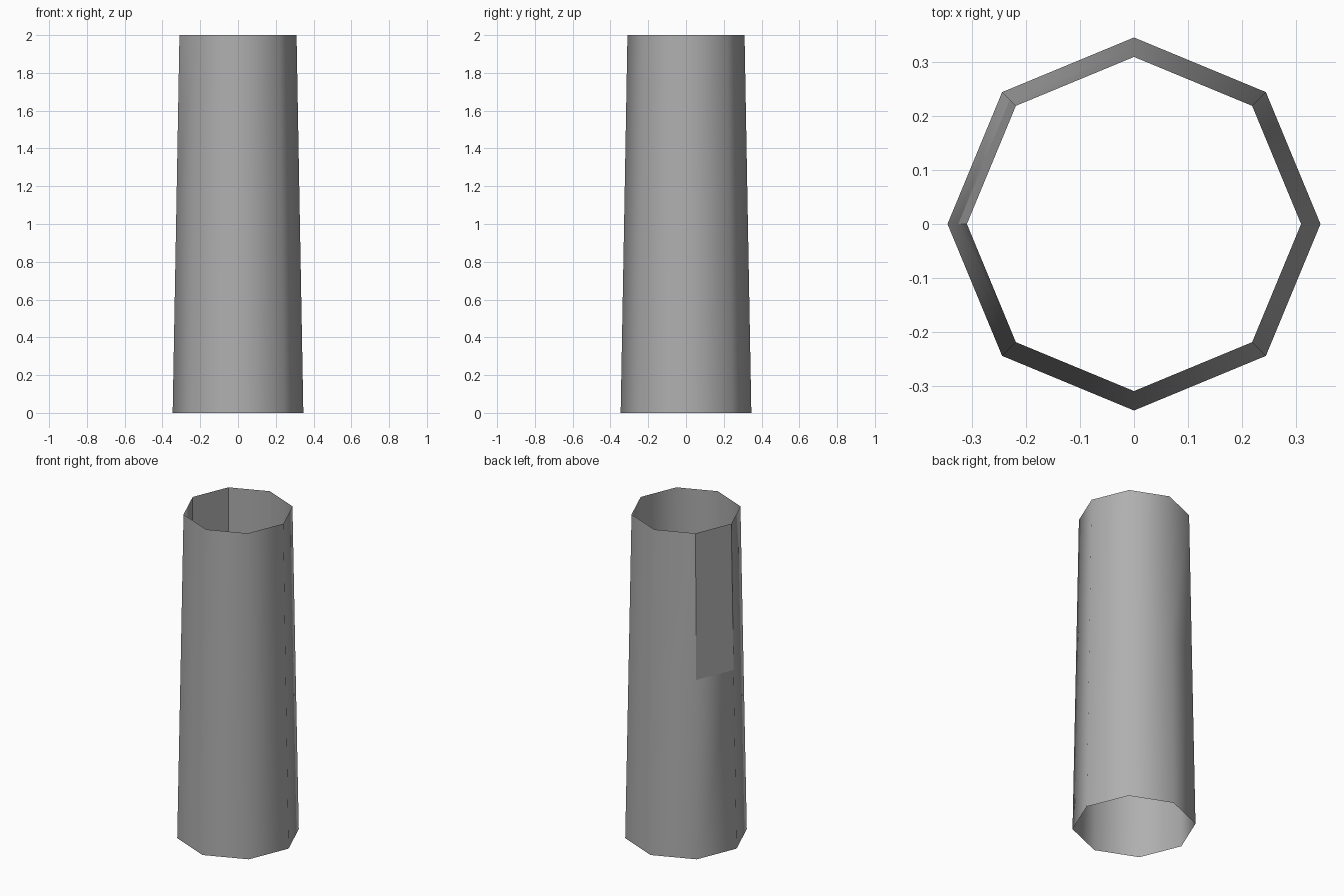
import bpy, bmesh
from math import cos, sin, pi

if "Cube" in bpy.data.objects:
    bpy.data.objects.remove(bpy.data.objects["Cube"])

SIDES = 8
RINGS = [(0.346, 0.0), (0.326, 1.1), (0.31, 2.0)]  # radius, height


def ring(bm, radius, z):
    return [bm.verts.new((radius * cos(2 * pi * i / SIDES),
                          radius * sin(2 * pi * i / SIDES), z))
            for i in range(SIDES)]


# Open, tapered eight-sided tube
bm = bmesh.new()
loops = [ring(bm, r, z) for r, z in RINGS]
for row, (low, high) in enumerate(zip(loops, loops[1:])):
    for i in range(SIDES):
        j = (i + 1) % SIDES
        face = bm.faces.new((low[i], low[j], high[j], high[i]))
        # The upper back-left panel is flat, everything else is smooth
        face.smooth = not (row == 1 and i == 3)

mesh = bpy.data.meshes.new("tapered_tube")
bm.to_mesh(mesh)
bm.free()

# Dark grey surface
grey = bpy.data.materials.new("dark_grey")
grey.diffuse_color = (0.43, 0.43, 0.43, 1)
grey.use_nodes = True
grey.node_tree.nodes["Principled BSDF"].inputs["Base Color"].default_value = grey.diffuse_color
mesh.materials.append(grey)

tube = bpy.data.objects.new("tapered_tube", mesh)
bpy.context.collection.objects.link(tube)
